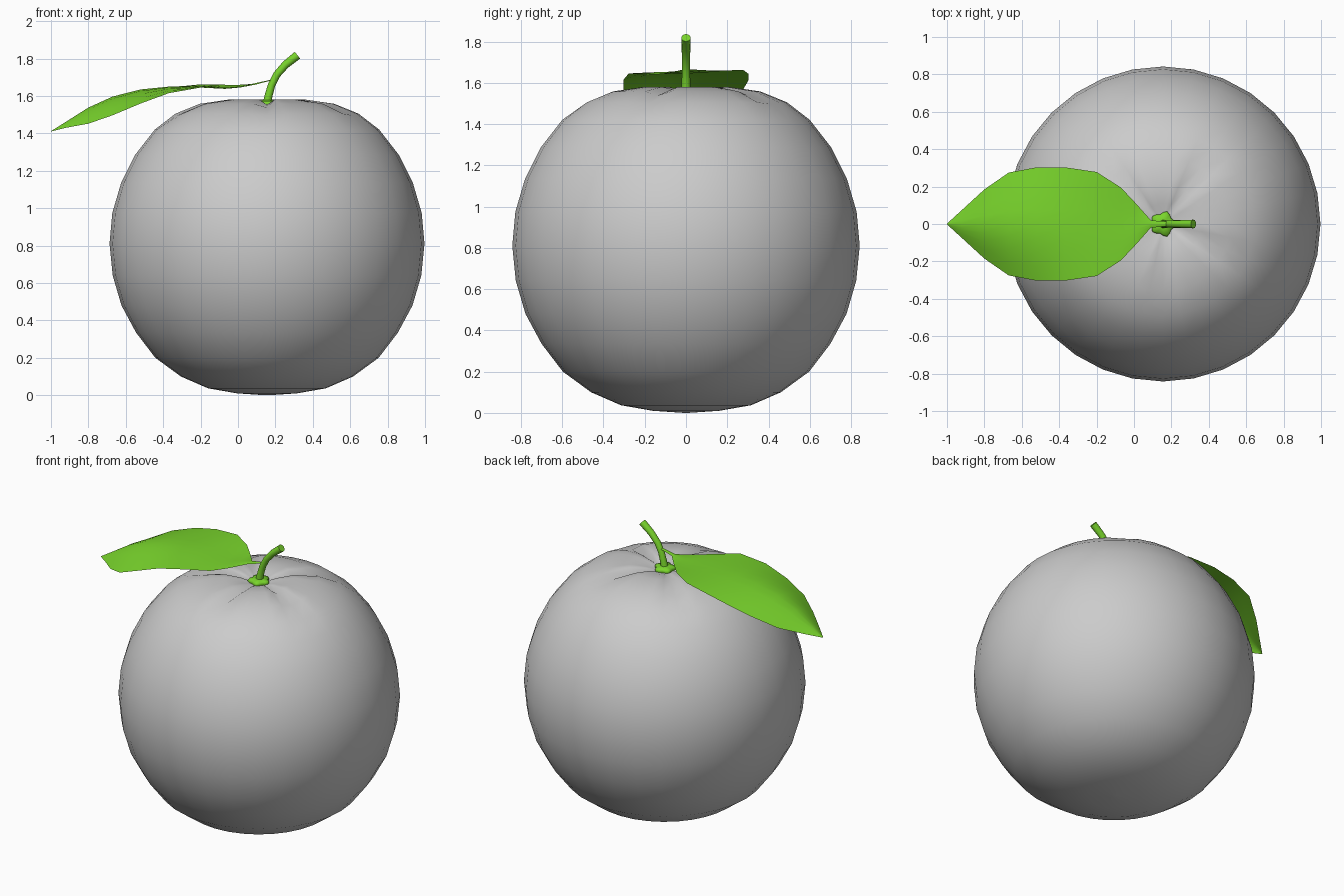
import bpy, math
from math import sin, cos, pi
from mathutils import Vector

if "Cube" in bpy.data.objects:
    bpy.data.objects.remove(bpy.data.objects["Cube"])

CX = 0.155  # fruit axis in x

green = bpy.data.materials.new("leaf_green")
green.diffuse_color = (0.19, 0.66, 0.025, 1)
green.use_nodes = True
green.node_tree.nodes["Principled BSDF"].inputs["Base Color"].default_value = green.diffuse_color


def loft(name, rings, closed=True, caps=False, mat=None, angle=60):
    """Skin equal-length rings of points into one smooth mesh."""
    n = len(rings[0])
    verts = [p for r in rings for p in r]
    faces = []
    for i in range(len(rings) - 1):
        for j in range(n if closed else n - 1):
            k = (j + 1) % n
            faces.append((i * n + j, i * n + k, (i + 1) * n + k, (i + 1) * n + j))
    if caps:
        last = (len(rings) - 1) * n
        faces += [tuple(reversed(range(n))), tuple(range(last, last + n))]
    me = bpy.data.meshes.new(name)
    me.from_pydata(verts, [], faces)
    me.validate()
    ob = bpy.data.objects.new(name, me)
    bpy.context.collection.objects.link(ob)
    if mat:
        me.materials.append(mat)
    bpy.ops.object.select_all(action='DESELECT')
    ob.select_set(True)
    bpy.context.view_layer.objects.active = ob
    bpy.ops.object.shade_smooth_by_angle(angle=math.radians(angle))
    return ob


# Fruit: turned profile with a dimple and creases around the stem
SEG = 32
profile = [(0.01, 0.0), (0.16, 0.01), (0.315, 0.037), (0.46, 0.1), (0.597, 0.2),
           (0.70, 0.335), (0.778, 0.48), (0.825, 0.64), (0.842, 0.81),
           (0.827, 0.975), (0.78, 1.135), (0.705, 1.285), (0.60, 1.42),
           (0.49, 1.505), (0.36, 1.558), (0.21, 1.58), (0.11, 1.568),
           (0.05, 1.55), (0.01, 1.545)]
creases = {5, 12, 17, 24, 30}
rings = []
for i, (r, z) in enumerate(profile):
    dip = {13: 0.008, 14: 0.02, 15: 0.028, 16: 0.015}.get(i, 0)
    rings.append([(CX + r * cos(2 * pi * j / SEG), r * sin(2 * pi * j / SEG),
                   z - (dip if j in creases else 0)) for j in range(SEG)])
loft("fruit", rings, caps=True)

# Calyx: small five-lobed collar
N = 20
rings = []
for r, z in [(0.055, 1.545), (0.062, 1.56), (0.055, 1.572), (0.02, 1.578)]:
    rings.append([(CX + r * (1 + 0.14 * cos(5 * t)) * cos(t),
                   r * (1 + 0.14 * cos(5 * t)) * sin(t), z)
                  for t in (2 * pi * j / N for j in range(N))])
loft("calyx", rings, caps=True, mat=green)

# Stem: bent tube swept in the xz plane
path = [(0.153, 1.545, 0.024), (0.163, 1.60, 0.021), (0.18, 1.66, 0.020),
        (0.208, 1.715, 0.020), (0.255, 1.768, 0.021), (0.318, 1.818, 0.023)]
rings = []
for i, (x, z, r) in enumerate(path):
    a, b = path[max(i - 1, 0)], path[min(i + 1, len(path) - 1)]
    t = Vector((b[0] - a[0], 0, b[1] - a[1])).normalized()
    side = Vector((t.z, 0, -t.x))
    rings.append([Vector((x, 0, z)) + r * (cos(s) * side + sin(s) * Vector((0, 1, 0)))
                  for s in (2 * pi * j / 12 for j in range(12))])
loft("stem", rings, caps=True, mat=green)

# Leaf stations: x, half width, z at the -y edge, midrib and +y edge
leaf = [(0.20, 0.010, 1.688, 1.692, 1.688), (0.09, 0.020, 1.66, 1.668, 1.665),
        (0.01, 0.110, 1.645, 1.652, 1.66), (-0.07, 0.195, 1.638, 1.645, 1.66),
        (-0.20, 0.278, 1.645, 1.655, 1.662), (-0.37, 0.303, 1.615, 1.65, 1.643),
        (-0.52, 0.303, 1.56, 1.635, 1.612), (-0.67, 0.275, 1.497, 1.597, 1.565),
        (-0.80, 0.185, 1.452, 1.538, 1.49), (-0.92, 0.075, 1.43, 1.462, 1.44),
        (-1.0, 0.002, 1.41, 1.412, 1.41)]
rings = []
for x, w, zf, zm, zb in leaf:
    row = []
    for u in (-1, -0.75, -0.5, -0.25, 0, 0.25, 0.5, 0.75, 1):
        edge = zf if u < 0 else zb
        row.append((x, u * w, zm + (edge - zm) * abs(u) ** 1.6))
    rings.append(row[::-1])
leaf_ob = loft("leaf", rings, closed=False, mat=green)
leaf_ob.data.flip_normals() if leaf_ob.data.polygons[40].normal.z < 0 else None
